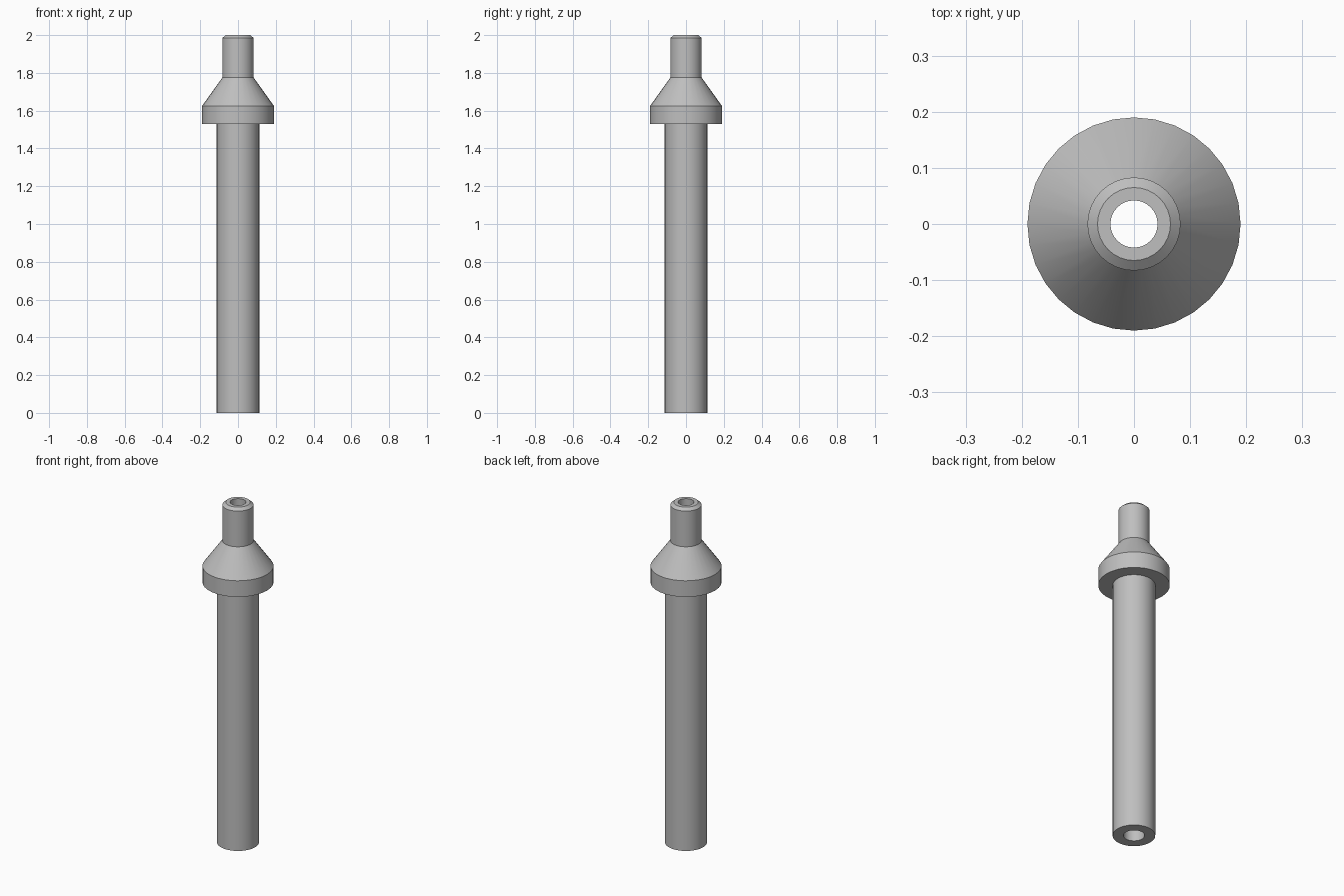
import bpy, bmesh, math

cube = bpy.data.objects.get("Cube")
if cube:
    bpy.data.objects.remove(cube)

SIDES = 32

# Bare metal
metal = bpy.data.materials.new("grey_metal")
metal.use_nodes = True
colour = (0.52, 0.52, 0.52, 1)
metal.diffuse_color = colour
metal.node_tree.nodes["Principled BSDF"].inputs["Base Color"].default_value = colour


def lathe(name, profile):
    """Turn a closed (radius, height) profile around z."""
    bm = bmesh.new()
    rings = []
    for r, z in profile:
        rings.append([bm.verts.new((r * math.cos(a), r * math.sin(a), z))
                      for a in (math.tau * i / SIDES for i in range(SIDES))])
    for lower, upper in zip(rings, rings[1:] + rings[:1]):
        for i in range(SIDES):
            j = (i + 1) % SIDES
            bm.faces.new((lower[i], lower[j], upper[j], upper[i]))
    bmesh.ops.recalc_face_normals(bm, faces=bm.faces)
    mesh = bpy.data.meshes.new(name)
    bm.to_mesh(mesh)
    bm.free()
    mesh.materials.append(metal)
    obj = bpy.data.objects.new(name, mesh)
    bpy.context.collection.objects.link(obj)
    bpy.ops.object.select_all(action="DESELECT")
    obj.select_set(True)
    bpy.context.view_layer.objects.active = obj
    bpy.ops.object.shade_smooth_by_angle(angle=math.radians(25))
    return obj


# Tube, collar, cone and chamfered tip outside, stepped bore inside
lathe("nozzle_tube", [
    (0.113, 0), (0.113, 1.53),
    (0.19, 1.53), (0.19, 1.625),
    (0.083, 1.775), (0.083, 1.985),
    (0.065, 2.0), (0.042, 2.0),
    (0.042, 1.625), (0.056, 1.625), (0.056, 0),
])
